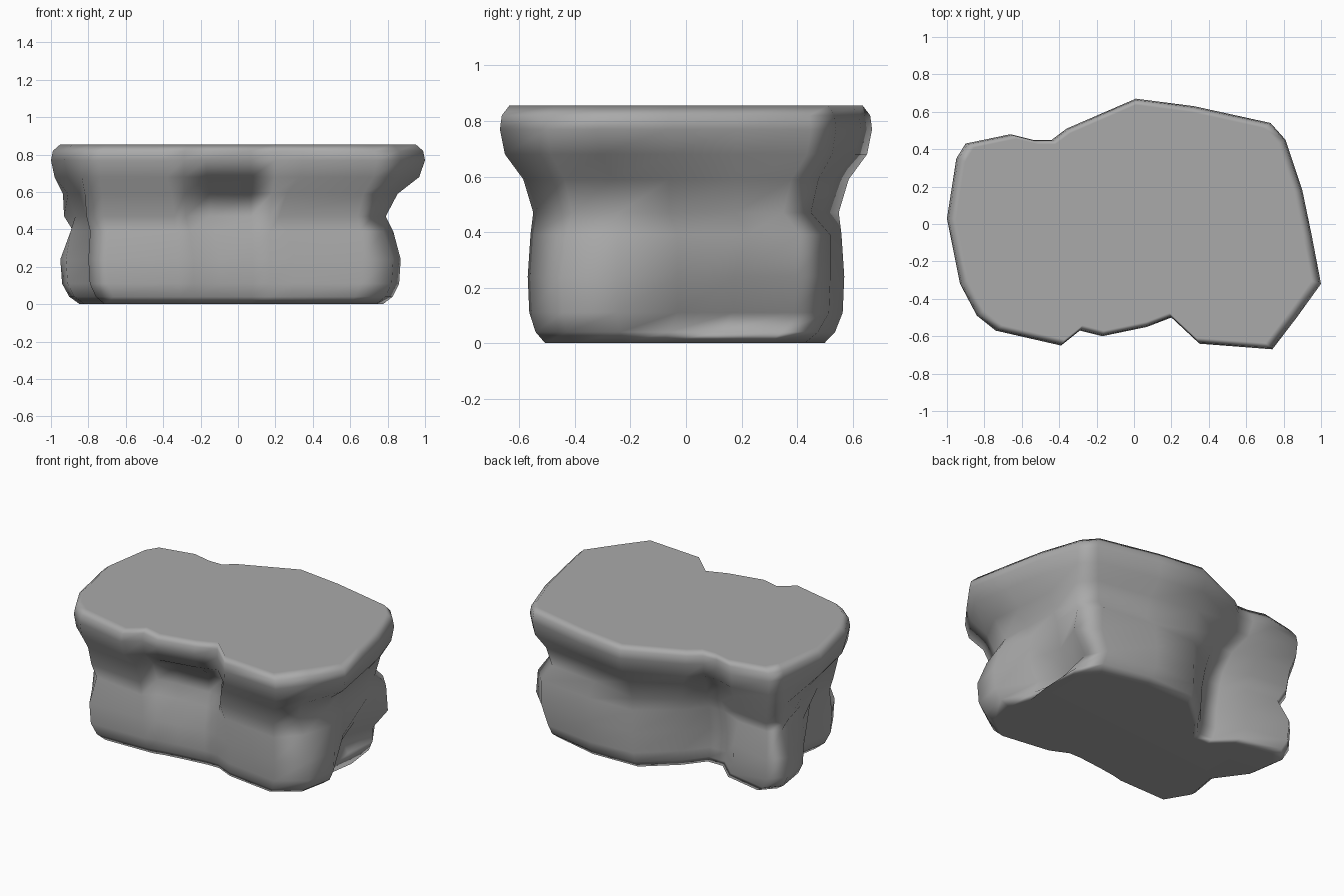
import bpy
import bmesh
from mathutils import Vector

default_cube = bpy.data.objects.get("Cube")
if default_cube:
    bpy.data.objects.remove(default_cube, do_unlink=True)


def make_material(name, color):
    material = bpy.data.materials.new(name)
    material.use_nodes = True
    material.diffuse_color = color
    shader = next(n for n in material.node_tree.nodes if n.type == "BSDF_PRINCIPLED")
    shader.inputs["Base Color"].default_value = color
    shader.inputs["Roughness"].default_value = 0.9
    return material


def outline(points):
    return [Vector((x, y, 0)) for x, y in points]


def blend(first, second, amount):
    return [a.lerp(b, amount) for a, b in zip(first, second)]


def reshape(ring, start, points):
    """Replace a run of neighbouring points in an outline."""
    return ring[:start] + outline(points) + ring[start + len(points):]


# Overhanging rim, counterclockwise from the right side
rim = outline([
    (-1, .03), (-.93, -.32), (-.84, -.49), (-.74, -.57), (-.39, -.65),
    (-.29, -.57), (-.17, -.6), (.07, -.55), (.2, -.5), (.35, -.64),
    (.74, -.67), (.87, -.5), (1, -.32), (.95, -.06), (.9, .18),
    (.81, .45), (.73, .54), (.32, .63), (.01, .67), (-.36, .51),
    (-.44, .45), (-.54, .45), (-.66, .48), (-.9, .43), (-.95, .35)])

# Eroded waist with a recess in the front and a notch in the back
waist = outline([
    (-.87, .05), (-.81, -.2), (-.81, -.36), (-.72, -.48), (-.34, -.52),
    (-.28, -.43), (-.15, -.41), (.07, -.4), (.17, -.42), (.22, -.5),
    (.64, -.55), (.72, -.41), (.79, -.24), (.78, -.06), (.77, .18),
    (.74, .35), (.65, .45), (.32, .49), (0, .55), (-.25, .4),
    (-.35, .28), (-.45, .28), (-.6, .36), (-.85, .39), (-.93, .28)])

# Bulging lobes of the foot
belly = outline([
    (-.92, .1), (-.76, -.12), (-.8, -.36), (-.7, -.53), (-.32, -.52),
    (-.24, -.5), (-.1, -.48), (.08, -.46), (.17, -.46), (.3, -.52),
    (.66, -.57), (.83, -.45), (.87, -.25), (.78, -.03), (.72, .18),
    (.8, .4), (.68, .52), (.3, .57), (0, .55), (-.22, .36),
    (-.33, .22), (-.45, .22), (-.58, .34), (-.86, .4), (-.95, .3)])

# Undercut on the left side, above a base that flares out again
foot = reshape(belly, 13, [(.72, -.03), (.63, .17), (.71, .39), (.64, .52)])
base = reshape(belly, 13, [(.82, -.1), (.85, .1), (.82, .34), (.69, .48), (.36, .56)])

# Ledge on the left side, and creases above the right lobes
ledge = reshape(blend(belly, waist, .5), 13, [(.78, -.03), (.78, .22), (.78, .41), (.68, .52), (.31, .56)])
ledge = reshape(ledge, 22, [(-.6, .32), (-.82, .34), (-.88, .27)])
ledge = reshape(ledge, 2, [(-.79, -.35), (-.69, -.47)])

# Neck below the rim, with the front recess at its deepest
neck = reshape(blend(waist, rim, .3), 6, [(-.15, -.41), (.07, -.4), (.18, -.42)])

# Stacked cross-sections: height, outline, scale
sections = [
    (0, base, .89),
    (.04, blend(base, foot, .5), .95),
    (.11, foot, .99),
    (.24, belly, 1),
    (.39, ledge, 1),
    (.47, waist, 1),
    (.59, neck, 1),
    (.68, blend(waist, rim, .85), 1),
    (.77, rim, 1),
    (.82, rim, .99),
    (.855, rim, .95),
]

# Loft the boulder and close its flat top and bottom
bm = bmesh.new()
rings = []
for height, ring, scale in sections:
    rings.append([bm.verts.new((p.x * scale, p.y * scale, height)) for p in ring])
for lower, upper in zip(rings, rings[1:]):
    for i in range(len(lower)):
        j = (i + 1) % len(lower)
        bm.faces.new((lower[i], lower[j], upper[j], upper[i]))
bm.faces.new(rings[0][::-1])
bm.faces.new(rings[-1])
bmesh.ops.recalc_face_normals(bm, faces=bm.faces)

mesh = bpy.data.meshes.new("boulder")
bm.to_mesh(mesh)
bm.free()
boulder = bpy.data.objects.new("boulder", mesh)
bpy.context.collection.objects.link(boulder)
mesh.materials.append(make_material("stone gray", (.4, .4, .4, 1)))

# Smooth sides that keep the top flat
mesh.shade_smooth()
weighted = boulder.modifiers.new("flat_top_normals", "WEIGHTED_NORMAL")
weighted.weight = 60
